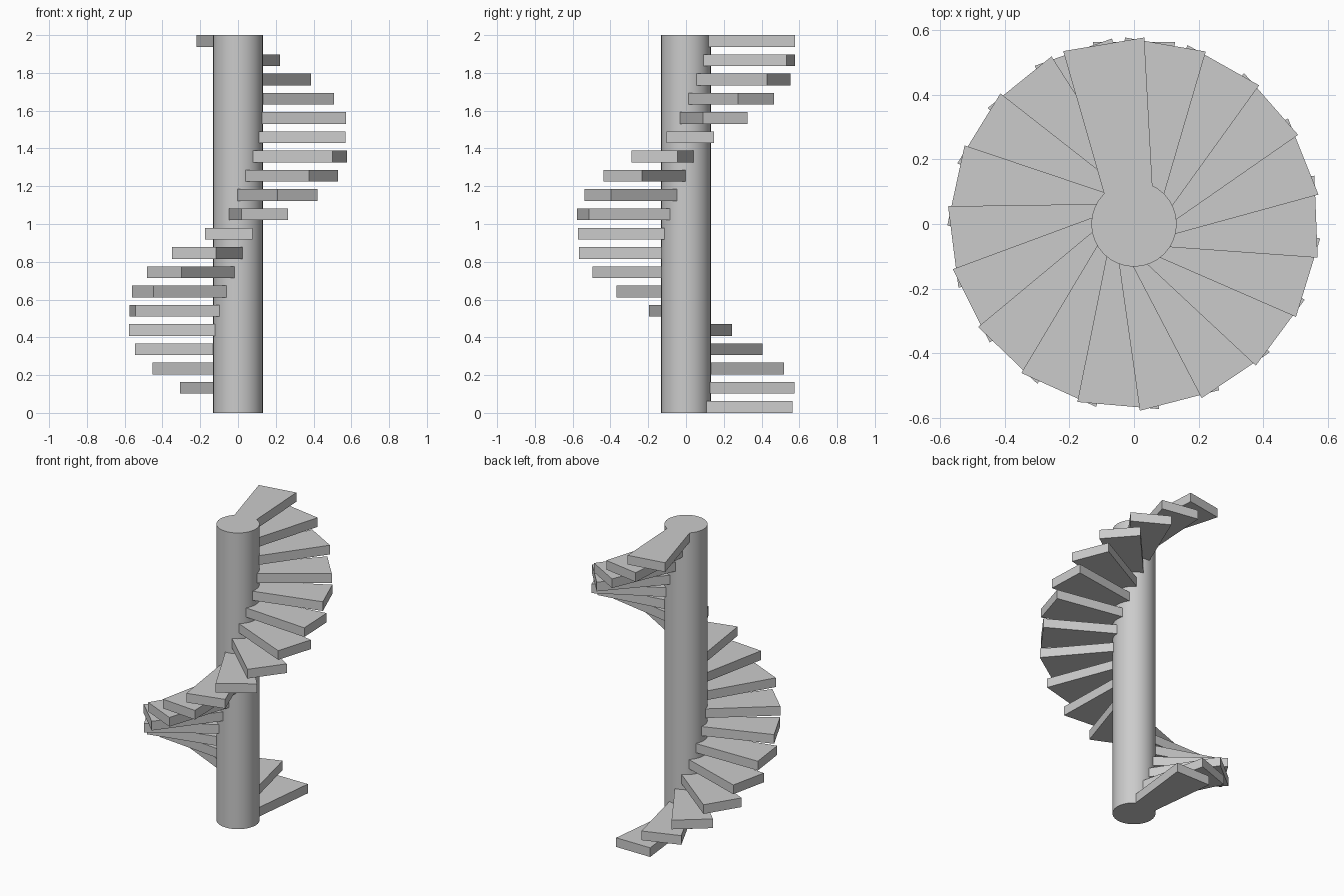
import bpy, bmesh
from math import radians
from mathutils import Matrix

if "Cube" in bpy.data.objects:
    bpy.data.objects.remove(bpy.data.objects["Cube"])

COUNT = 20
THICK = 0.062
RISE = (2.0 - THICK) / (COUNT - 1)
TURN = radians(19.45)

# Central column
bpy.ops.mesh.primitive_cylinder_add(vertices=32, radius=0.132, depth=2, location=(0, 0, 1))
column = bpy.context.object
column.name = "central_column"
bpy.ops.object.shade_smooth_by_angle(angle=radians(30))

# Wedge tread pointing to +y, narrow end buried in the column
PROFILE = [(-0.0755, 0.105), (0.0755, 0.105), (0.127, 0.5635), (-0.127, 0.5635)]


def add_tread(i):
    bm = bmesh.new()
    base = bm.faces.new([bm.verts.new((x, y, 0)) for x, y in PROFILE])
    ext = bmesh.ops.extrude_face_region(bm, geom=[base])
    top = [g for g in ext["geom"] if isinstance(g, bmesh.types.BMVert)]
    bmesh.ops.translate(bm, verts=top, vec=(0, 0, THICK))
    bmesh.ops.recalc_face_normals(bm, faces=bm.faces)
    mesh = bpy.data.meshes.new(f"tread_{i + 1:02d}")
    bm.to_mesh(mesh)
    bm.free()
    obj = bpy.data.objects.new(mesh.name, mesh)
    obj.matrix_world = Matrix.Translation((0, 0, i * RISE)) @ Matrix.Rotation(i * TURN, 4, 'Z')
    bpy.context.collection.objects.link(obj)


# Treads climbing counter-clockwise
for i in range(COUNT):
    add_tread(i)
